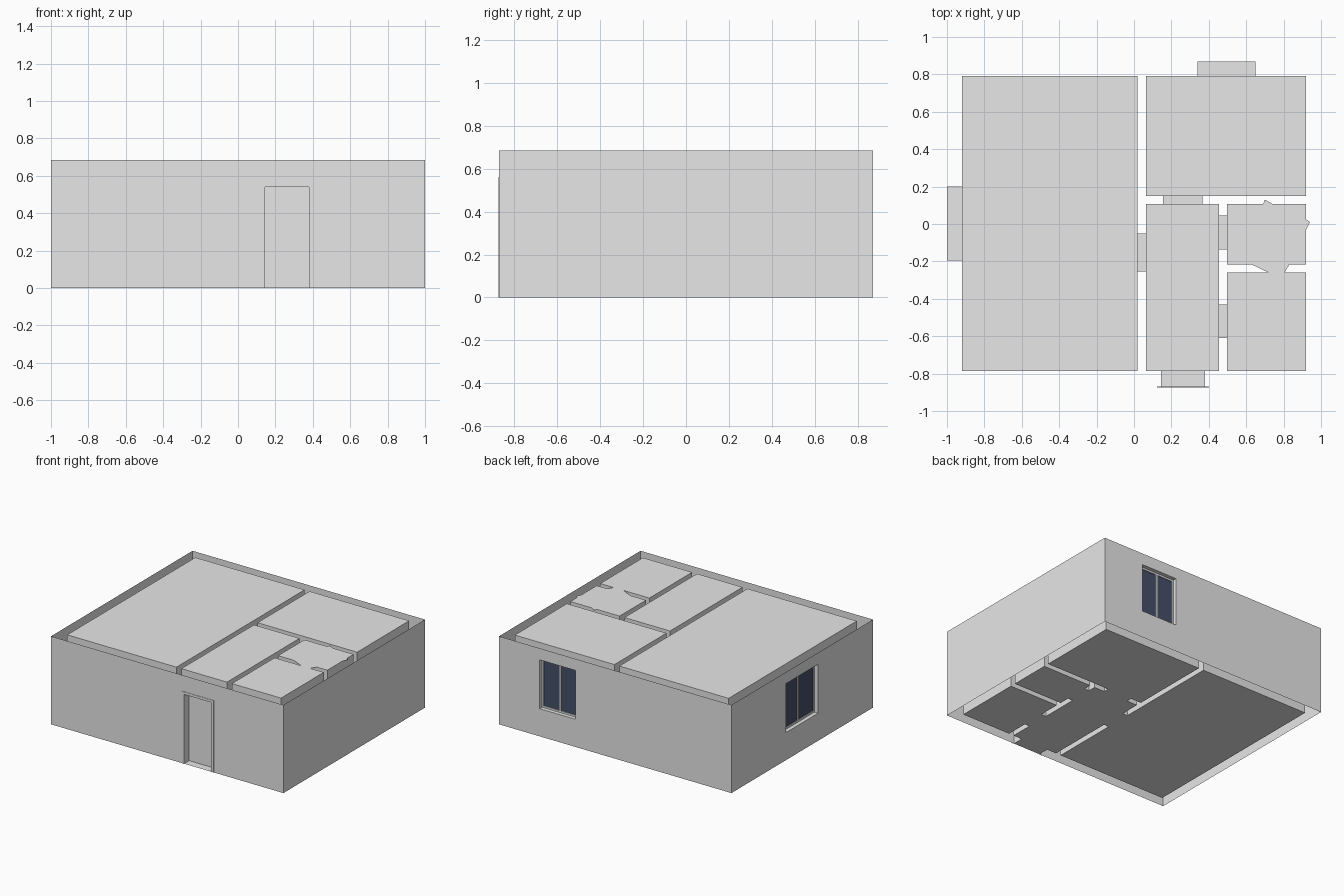
import bpy
import bmesh

if "Cube" in bpy.data.objects:
    bpy.data.objects.remove(bpy.data.objects["Cube"])

X, Y, H = 1.0, 0.87, 0.685          # half width, half depth, wall height


def material(name, rgb):
    m = bpy.data.materials.new(name)
    m.diffuse_color = (*rgb, 1)
    m.use_nodes = True
    m.node_tree.nodes["Principled BSDF"].inputs["Base Color"].default_value = m.diffuse_color
    return m


PLASTER = material("plaster_grey", (0.8, 0.8, 0.8))
GLASS = material("dark_glass", (0.06, 0.08, 0.14))


def finish(name, bm, mat, recalc=True):
    bmesh.ops.remove_doubles(bm, verts=bm.verts, dist=0.0005)
    if recalc:
        bmesh.ops.recalc_face_normals(bm, faces=bm.faces)
    me = bpy.data.meshes.new(name)
    bm.to_mesh(me)
    bm.free()
    me.materials.append(mat)
    ob = bpy.data.objects.new(name, me)
    bpy.context.collection.objects.link(ob)
    return ob


def poly(bm, pts):
    return bm.faces.new([bm.verts.new(p) for p in pts])


def box(name, lo, hi, mat=PLASTER):
    bm = bmesh.new()
    bmesh.ops.create_cube(bm, size=1)
    for v in bm.verts:
        v.co = [(a + b) / 2 + c * (b - a) for a, b, c in zip(lo, hi, v.co)]
    return finish(name, bm, mat)


def span_box(name, place, u0, u1, d0, d1, z0, z1, mat=PLASTER):
    # box given along a wall (u), into the wall (d) and up (z)
    a, b = place(u0, d0, z0), place(u1, d1, z1)
    return box(name, [min(p) for p in zip(a, b)], [max(p) for p in zip(a, b)], mat)


def tunnel(name, place, u0, u1, d0, d1, z0, z1):
    # open-ended lining of an opening
    bm = bmesh.new()
    ring = [(u0, z0), (u1, z0), (u1, z1), (u0, z1)]
    for i in range(4):
        (ua, za), (ub, zb) = ring[i], ring[(i + 1) % 4]
        poly(bm, [place(ua, d0, za), place(ub, d0, zb),
                  place(ub, d1, zb), place(ua, d1, za)])
    return finish(name, bm, PLASTER)


# Maps from wall coordinates to space, depth running inwards
def back(u, d, z):
    return (u, Y - d, z)


def front(u, d, z):
    return (u, -Y + d, z)


def left(u, d, z):
    return (-X + d, u, z)


def right(u, d, z):
    return (X - d, u, z)


# Outer shell: thin walls, each with an optional rectangular opening
Z0, Z1 = 0.215, 0.595
DOOR = (0.145, 0.38, 0.0, 0.54)
BACK_WIN = (0.34, 0.65, Z0, Z1)
LEFT_WIN = (-0.195, 0.2, Z0, Z1)


def wall(name, place, half, hole, flip):
    bm = bmesh.new()
    us, zs = [-half, half], [0, H]
    if hole:
        us = sorted({-half, half, hole[0], hole[1]})
        zs = sorted({0.0, H, hole[2], hole[3]})
    for a, b in zip(us, us[1:]):
        for c, e in zip(zs, zs[1:]):
            if hole and (a, b) == hole[:2] and (c, e) == hole[2:]:
                continue
            q = [place(a, 0, c), place(b, 0, c), place(b, 0, e), place(a, 0, e)]
            poly(bm, q[::-1] if flip else q)
    bmesh.ops.remove_doubles(bm, verts=bm.verts, dist=0.0005)
    bmesh.ops.dissolve_limit(bm, angle_limit=0.01, verts=bm.verts, edges=bm.edges)
    return finish(name, bm, PLASTER, recalc=False)


wall("front_wall", front, X, DOOR, False)
wall("back_wall", back, X, BACK_WIN, True)
wall("left_wall", left, Y, LEFT_WIN, True)
wall("right_wall", right, Y, None, False)

# Rooms: closed volumes standing inside the shell
for name, x0, x1, y0, y1 in [
    ("living_room", -0.92, 0.02, -0.785, 0.79),
    ("bedroom", 0.063, 0.92, 0.15, 0.79),
    ("hallway", 0.063, 0.455, -0.785, 0.107),
    ("bathroom", 0.497, 0.92, -0.217, 0.107),
    ("small_room", 0.497, 0.92, -0.785, -0.26),
]:
    box(name, (x0, y0, 0), (x1, y1, H))


# Inner doorways between the rooms
def along_x(u, d, z):
    return (u, d, z)


def along_y(u, d, z):
    return (d, u, z)


for name, place, u0, u1, d0, d1 in [
    ("bedroom_doorway", along_x, 0.155, 0.365, 0.107, 0.15),
    ("living_doorway", along_y, -0.255, -0.05, 0.02, 0.063),
    ("bathroom_doorway", along_y, -0.135, 0.045, 0.455, 0.497),
    ("small_room_doorway", along_y, -0.61, -0.43, 0.455, 0.497),
]:
    tunnel(name, place, u0, u1, d0, d1, 0, 0.54)

# Uneven ceiling edges around the bathroom
bm = bmesh.new()
for pts in [
    [(0.69, 0.107), (0.74, 0.107), (0.70, 0.13)],
    [(0.92, -0.03), (0.94, 0.01), (0.92, 0.025)],
    [(0.63, -0.217), (0.72, -0.26), (0.805, -0.26), (0.83, -0.217)],
]:
    f = poly(bm, [(x, y, H) for x, y in pts])
    f.normal_update()
    if f.normal.z < 0:
        f.normal_flip()
finish("ceiling_edge", bm, PLASTER, recalc=False)


# Windows: lining, frame bars, mullion, glass
def window(name, place, hole):
    u0, u1, z0, z1 = hole
    mid, t = (u0 + u1) / 2, 0.014
    tunnel(name + "_lining", place, u0, u1, 0, 0.082, z0, z1)
    bars = [(u0, u0 + t, z0, z1), (u1 - t, u1, z0, z1),
            (mid - t / 2, mid + t / 2, z0 + t, z1 - t),
            (u0 + t, u1 - t, z0, z0 + t), (u0 + t, u1 - t, z1 - t, z1)]
    for a, b, c, e in bars:
        span_box(name + "_frame", place, a, b, 0.03, 0.05, c, e)
    span_box(name + "_glass", place, u0 + t, u1 - t, 0.036, 0.042, z0 + t, z1 - t, GLASS)


window("back_window", back, BACK_WIN)
window("left_window", left, LEFT_WIN)

# Front door: lining, leaf and thin casing on the wall face
u0, u1, z0, z1 = DOOR
tunnel("door_lining", front, u0, u1, 0, 0.085, z0, z1)
span_box("door_leaf", front, u0, u1, 0.06, 0.075, z0 + 0.001, z1)
for a, b, c, e in [(0.123, u0, 0, 0.56), (u1, 0.402, 0, 0.56), (u0, u1, z1, 0.56)]:
    span_box("door_casing", front, a, b, -0.003, 0, c, e)
